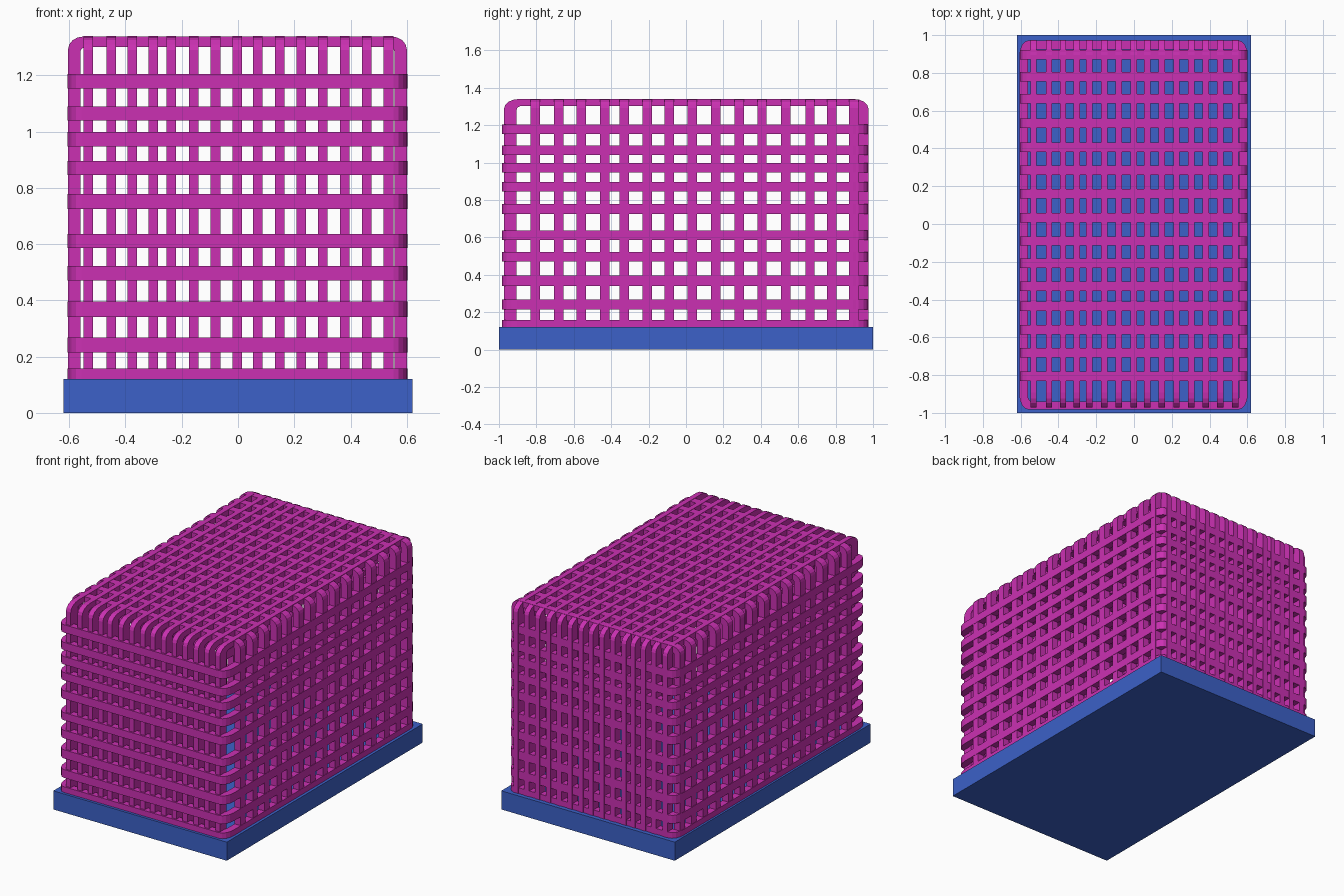
import bpy, bmesh
from math import sin, cos, pi

if "Cube" in bpy.data.objects:
    bpy.data.objects.remove(bpy.data.objects["Cube"])


def material(name, rgb):
    m = bpy.data.materials.new(name)
    m.diffuse_color = (*rgb, 1)
    m.use_nodes = True
    m.node_tree.nodes["Principled BSDF"].inputs["Base Color"].default_value = m.diffuse_color
    return m


PINK = material("magenta_plastic", (0.60, 0.03, 0.45))
BLUE = material("blue_plastic", (0.045, 0.12, 0.58))
BASE_Z = 0.12
SEG = 4


def corner(cx, cy, rx, ry, a0):
    return [(cx + rx * cos(a0 + pi / 2 * i / SEG), cy + ry * sin(a0 + pi / 2 * i / SEG))
            for i in range(SEG + 1)]


def rounded_loop(u0, u1, v0, v1, ru, rv):
    return (corner(u1 - ru, v1 - rv, ru, rv, 0) + corner(u0 + ru, v1 - rv, ru, rv, pi / 2)
            + corner(u0 + ru, v0 + rv, ru, rv, pi) + corner(u1 - ru, v0 + rv, ru, rv, 1.5 * pi))


def arch(u0, u1, top, ru, rv):
    return ([(u1, BASE_Z - 0.01)] + corner(u1 - ru, top - rv, ru, rv, 0)
            + corner(u0 + ru, top - rv, ru, rv, pi / 2) + [(u0, BASE_Z - 0.01)])


def bands(name, outer, inner, spans, place, closed):
    """Flat bars following a path: outer/inner outlines extruded over each span."""
    bm = bmesh.new()
    n = len(outer)
    for w0, w1 in spans:
        secs = [[bm.verts.new(place(*p, w)) for p, w in ((o, w0), (o, w1), (i, w1), (i, w0))]
                for o, i in zip(outer, inner)]
        for k in range(n if closed else n - 1):
            a, b = secs[k], secs[(k + 1) % n]
            for j in range(4):
                bm.faces.new((a[j], a[(j + 1) % 4], b[(j + 1) % 4], b[j]))
        if not closed:
            bm.faces.new(secs[0])
            bm.faces.new(secs[-1])
    bmesh.ops.recalc_face_normals(bm, faces=bm.faces)
    me = bpy.data.meshes.new(name)
    bm.to_mesh(me)
    bm.free()
    ob = bpy.data.objects.new(name, me)
    bpy.context.collection.objects.link(ob)
    me.materials.append(PINK)
    return ob


# Tray
bpy.ops.mesh.primitive_cube_add(size=1, location=(0, 0, BASE_Z / 2))
tray = bpy.context.object
tray.name = "base_tray"
tray.scale = (1.24, 2.0, BASE_Z)
tray.data.materials.append(BLUE)

# Horizontal rings around the cage
ring_spans = [(0.115, 0.157), (0.215, 0.268), (0.34, 0.396), (0.47, 0.522), (0.587, 0.636),
              (0.725, 0.778), (0.845, 0.895), (0.947, 0.998), (1.04, 1.09), (1.153, 1.204)]
bands("horizontal_rings",
      rounded_loop(-0.607, 0.602, -0.983, 0.972, 0.05, 0.08),
      rounded_loop(-0.562, 0.557, -0.94, 0.925, 0.02, 0.035),
      ring_spans, lambda u, v, w: (u, v, w), True)

# Lengthwise hoops, running front to back over the roof
xs = [-0.532, -0.45, -0.376, -0.302, -0.238, -0.157, -0.08, -0.002,
      0.07, 0.148, 0.225, 0.302, 0.38, 0.457, 0.535]
bands("lengthwise_hoops",
      arch(-0.972, 0.975, 1.34, 0.08, 0.05),
      arch(-0.905, 0.915, 1.303, 0.03, 0.02),
      [(x - 0.017, x + 0.017) for x in xs], lambda u, v, w: (w, u, v), False)

# Crosswise hoops, running side to side over the roof
ys = [-0.806, -0.681, -0.56, -0.435, -0.33, -0.207, -0.09, 0.034,
      0.159, 0.284, 0.406, 0.533, 0.663, 0.78, 0.897]
bands("crosswise_hoops",
      arch(-0.604, 0.6, 1.338, 0.055, 0.045),
      arch(-0.56, 0.556, 1.3, 0.02, 0.015),
      [(y - 0.025, y + 0.025) for y in ys], lambda u, v, w: (u, w, v), False)
